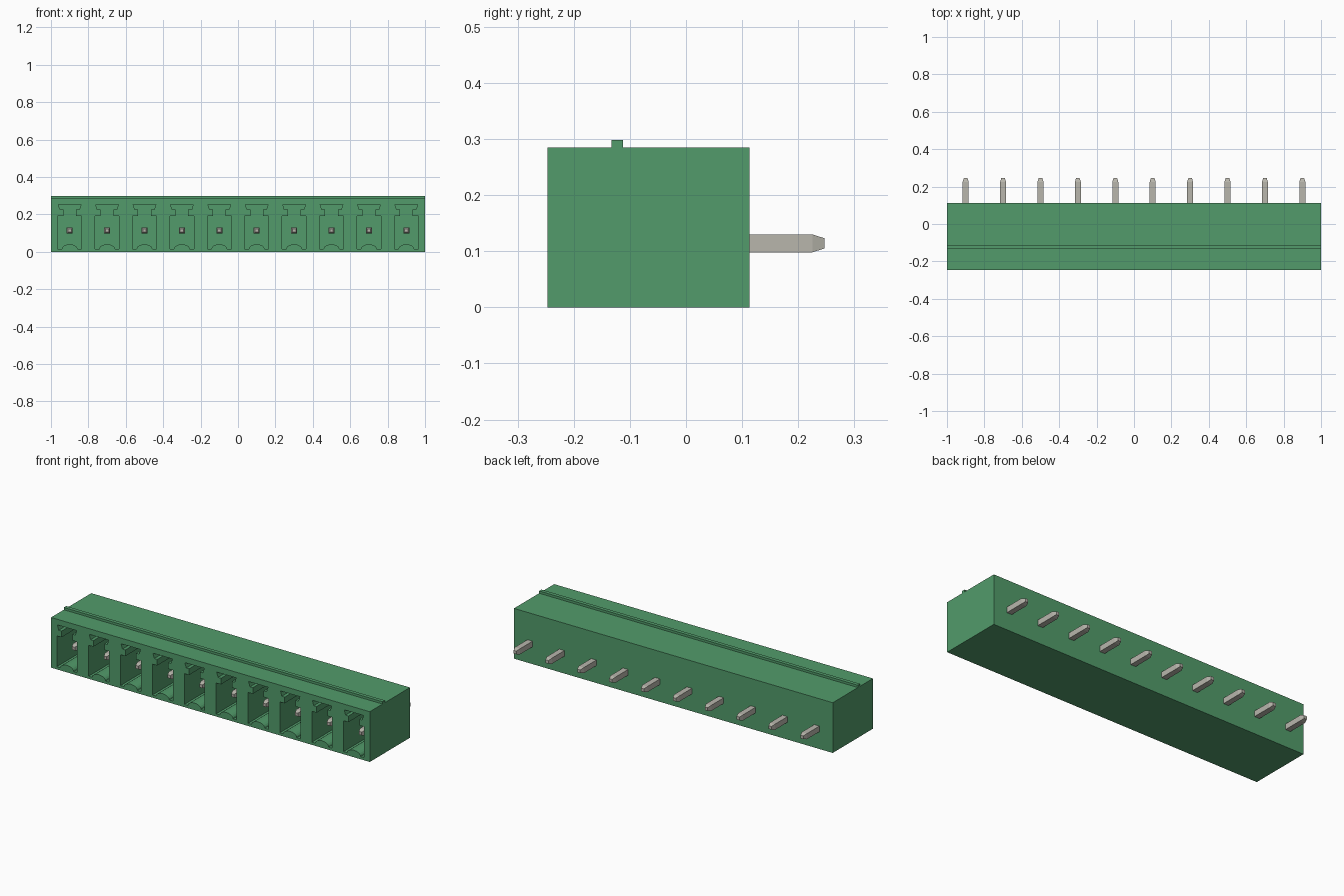
import bpy
import bmesh
import math

if "Cube" in bpy.data.objects:
    bpy.data.objects.remove(bpy.data.objects["Cube"], do_unlink=True)

POLES, PITCH = 10, 0.2
FRONT, BACK, TOP = -0.247, 0.113, 0.285
CAVITY_BACK = 0.04
PIN_Z = 0.114
centres = [(i - (POLES - 1) / 2) * PITCH for i in range(POLES)]


def material(name, colour):
    mat = bpy.data.materials.new(name)
    mat.use_nodes = True
    mat.diffuse_color = colour
    mat.node_tree.nodes["Principled BSDF"].inputs["Base Color"].default_value = colour
    return mat


def make_object(name, bm, mat):
    bmesh.ops.recalc_face_normals(bm, faces=bm.faces)
    mesh = bpy.data.meshes.new(name)
    bm.to_mesh(mesh)
    bm.free()
    mesh.materials.append(mat)
    obj = bpy.data.objects.new(name, mesh)
    bpy.context.collection.objects.link(obj)
    return obj


def loft(bm, rings):
    """Join equal-sized rings of points into a closed solid."""
    rows = [[bm.verts.new(p) for p in ring] for ring in rings]
    n = len(rows[0])
    for a, b in zip(rows, rows[1:]):
        for i in range(n):
            j = (i + 1) % n
            bm.faces.new((a[i], a[j], b[j], b[i]))
    bm.faces.new(rows[0])
    bm.faces.new(rows[-1])


green = material("green plastic", (0.084, 0.33, 0.145, 1))
metal = material("tinned metal", (0.48, 0.467, 0.413, 1))

# Housing: side profile with the coding ridge on top, extruded along x
profile = [(FRONT, 0), (BACK, 0), (BACK, TOP), (-0.112, TOP), (-0.112, 0.298),
           (-0.133, 0.298), (-0.133, TOP), (FRONT, TOP)]
bm = bmesh.new()
loft(bm, [[(x, y, z) for y, z in profile] for x in (-1, 1)])
housing = make_object("housing", bm, green)

# Socket cavities: keyhole outline with an arched bump in the floor
half = [(0.064, 0.015), (0.064, 0.19), (0.034, 0.19), (0.034, 0.225),
        (0.052, 0.225), (0.061, 0.253)]
arch = [(0.042 * math.cos(a), 0.015 + 0.025 * math.sin(a))
        for a in (math.pi * (1 - k / 10) for k in range(11))]
outline = arch + half + [(-x, z) for x, z in reversed(half)]
bm = bmesh.new()
for cx in centres:
    loft(bm, [[(cx + x, y, z) for x, z in outline] for y in (FRONT - 0.05, CAVITY_BACK)])
cutter = make_object("socket_cutter", bm, green)
cutter.hide_render = True
cutter.hide_viewport = True

cut = housing.modifiers.new("sockets", "BOOLEAN")
cut.operation = "DIFFERENCE"
cut.solver = "EXACT"
cut.object = cutter

# Contact pins: square bars with tapered tips at both ends
stations = [(-0.19, 0.009), (-0.168, 0.016), (0.225, 0.016), (0.247, 0.009)]
for number, cx in enumerate(centres, 1):
    bm = bmesh.new()
    loft(bm, [[(cx + sx * r, y, PIN_Z + sz * r)
               for sx, sz in ((-1, -1), (1, -1), (1, 1), (-1, 1))] for y, r in stations])
    make_object(f"contact_pin_{number}", bm, metal)
